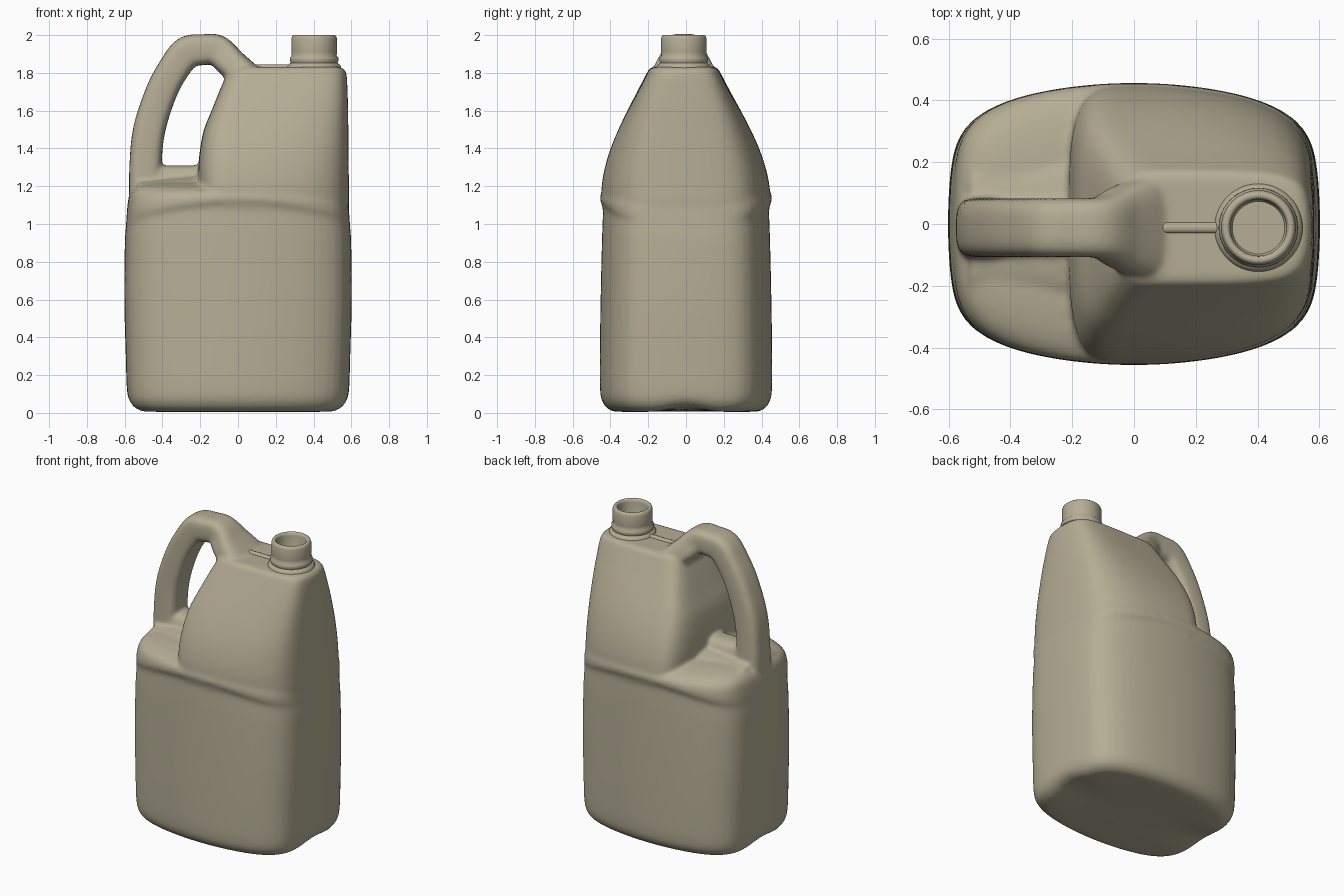
import bpy, bmesh, math
from mathutils import Vector

if "Cube" in bpy.data.objects:
    bpy.data.objects.remove(bpy.data.objects["Cube"])

plastic = bpy.data.materials.new("khaki_plastic")
plastic.diffuse_color = (0.46, 0.42, 0.30, 1)
plastic.use_nodes = True
plastic.node_tree.nodes["Principled BSDF"].inputs["Base Color"].default_value = plastic.diffuse_color
CY = -0.012          # handle and neck sit slightly forward


def spline(rows, steps=4):
    """Catmull-Rom resampling of a list of equal-length tuples."""
    v = [Vector(r) for r in rows]
    out = []
    for i in range(len(v) - 1):
        a, b, c, d = v[max(i - 1, 0)], v[i], v[i + 1], v[min(i + 2, len(v) - 1)]
        for k in range(steps):
            t = k / steps
            out.append(0.5 * (2 * b + (c - a) * t + (2 * a - 5 * b + 4 * c - d) * t * t
                              + (3 * b - a - 3 * c + d) * t ** 3))
    return out + [v[-1]]


def superellipse(hx, hy, n=4.0, count=96):
    pts = []
    for i in range(count):
        a = 2 * math.pi * i / count
        c, s = math.cos(a), math.sin(a)
        r = (abs(c) ** n + abs(s) ** n) ** (-1 / n)
        pts.append((hx * c * r, hy * s * r))
    return pts


def bowed(x, y, hx, hy, ky=0.21, kx=0.06):
    """Bulge the straight sides of a plan outline."""
    return x * (1 - kx * (y / hy) ** 2), y * (1 - ky * (x / hx) ** 2)


def skin(bm, rings):
    """Closed shell through a list of point rings."""
    loops = [[bm.verts.new(p) for p in ring] for ring in rings]
    n = len(loops[0])
    for a, b in zip(loops, loops[1:]):
        for i in range(n):
            j = (i + 1) % n
            bm.faces.new((a[i], a[j], b[j], b[i]))
    bm.faces.new(loops[0][::-1])
    bm.faces.new(loops[-1])


def sweep(bm, path, n=3.6):
    """Rounded bar along x-z path rows: x, z, half thickness, half width."""
    rows = spline(path, 6)
    rings = []
    for i, r in enumerate(rows):
        p, q = rows[max(i - 1, 0)], rows[min(i + 1, len(rows) - 1)]
        t = Vector((q[0] - p[0], q[1] - p[1])).normalized()
        nx, nz = -t.y, t.x
        rings.append([(r[0] + nx * u, CY + w, r[1] + nz * u)
                      for u, w in superellipse(r[2], r[3], n, 40)])
    skin(bm, rings)


def finish(bm, name):
    bmesh.ops.recalc_face_normals(bm, faces=bm.faces)
    me = bpy.data.meshes.new(name)
    bm.to_mesh(me)
    bm.free()
    me.materials.append(plastic)
    ob = bpy.data.objects.new(name, me)
    bpy.context.collection.objects.link(ob)
    for p in me.polygons:
        p.use_smooth = True
    return ob


bm = bmesh.new()

# Lower tank: z, half x, half y, with an arched step below the shoulder
lower = [(0.008, 0.25, 0.18), (0.006, 0.48, 0.35), (0.014, 0.535, 0.40), (0.045, 0.57, 0.435),
         (0.11, 0.587, 0.454), (0.3, 0.594, 0.456), (0.6, 0.602, 0.452),
         (0.9, 0.599, 0.445), (1.0, 0.594, 0.440), (1.035, 0.592, 0.440),
         (1.065, 0.590, 0.454), (1.11, 0.586, 0.454), (1.16, 0.575, 0.435),
         (1.195, 0.545, 0.38), (1.215, 0.48, 0.28), (1.222, 0.35, 0.16)]
rings = []
for z, hx, hy in spline(lower):
    w = max(0, 1 - abs(z - 1.05) / 0.16)
    w = w * w * (3 - 2 * w)
    ring = []
    for x, y in superellipse(hx, hy, 7):
        x, y = bowed(x, y, hx, hy)
        # shallow channel across the underside
        f = 0.5 + 0.5 * math.cos(math.pi * min(1, abs(y) / 0.2))
        lift = 0.025 * f * max(0, 1 - z / 0.12) * min(1, abs(x) / 0.5) ** 2
        ring.append((x, y, z + lift + w * 0.06 * (1 - 1.3 * (x / 0.55) ** 2)))
    rings.append(ring)
skin(bm, rings)

# Upper tank: z, left wall x, half x, half y, front bow
upper = [(1.0, -0.2, 0.57, 0.42, 0.21), (1.1, -0.2, 0.587, 0.445, 0.21),
         (1.2, -0.21, 0.587, 0.444, 0.21), (1.3, -0.21, 0.586, 0.425, 0.2),
         (1.4, -0.20, 0.585, 0.393, 0.18), (1.5, -0.18, 0.584, 0.35, 0.15),
         (1.6, -0.14, 0.583, 0.30, 0.11), (1.7, -0.10, 0.58, 0.247, 0.07),
         (1.79, -0.06, 0.575, 0.2, 0.04), (1.82, -0.04, 0.562, 0.184, 0.03),
         (1.832, -0.02, 0.535, 0.162, 0.03)]
rings = []
for z, xl, hx, hy, k in spline(upper):
    off = CY * min(1, max(0, (z - 1.1) / 0.6))
    xc = max(0, xl + 0.15)
    ring = []
    right, left = superellipse(hx - xc, hy, 6.5), superellipse(xc - xl, hy, 4)
    for p, q in zip(right, left):
        x, y = p if p[0] > 0 else q
        if x > 0:
            x, y = bowed(x + xc, y, hx, hy, k)
        else:
            x += xc
        ring.append((x, y + off, z))
    rings.append(ring)
skin(bm, rings)

# Handle grip, arching over and widening into the tank top
sweep(bm, [(-0.485, 1.12, 0.09, 0.10), (-0.49, 1.3, 0.085, 0.097),
           (-0.47, 1.5, 0.085, 0.095), (-0.405, 1.7, 0.083, 0.095),
           (-0.335, 1.83, 0.083, 0.095), (-0.27, 1.908, 0.086, 0.095),
           (-0.19, 1.922, 0.081, 0.095), (-0.11, 1.92, 0.081, 0.10),
           (-0.035, 1.85, 0.080, 0.14), (0.046, 1.778, 0.080, 0.17),
           (0.12, 1.71, 0.075, 0.175)])
# Handle foot bridging grip and tank
sweep(bm, [(-0.5, 1.22, 0.09, 0.09), (-0.3, 1.22, 0.09, 0.09), (-0.1, 1.22, 0.09, 0.09)], 2.8)
# Low saddle blending the foot into the shoulder
sweep(bm, [(-0.53, 1.18, 0.05, 0.2), (-0.3, 1.19, 0.06, 0.22), (-0.1, 1.2, 0.07, 0.25)], 2)

tank = finish(bm, "jug_body")
rm = tank.modifiers.new("fuse", 'REMESH')
rm.mode = 'VOXEL'
rm.voxel_size = 0.011
rm.use_smooth_shade = True
sm = tank.modifiers.new("soften", 'SMOOTH')
sm.factor = 0.5
sm.iterations = 12

# Neck: lathed lip, collar and inner well
profile = [(0.146, 1.80), (0.142, 1.835), (0.134, 1.845), (0.124, 1.853), (0.129, 1.866),
           (0.128, 1.88), (0.119, 1.89), (0.121, 1.91), (0.121, 1.98), (0.116, 1.995),
           (0.110, 2.0), (0.100, 2.0), (0.094, 1.994), (0.091, 1.98), (0.091, 1.86),
           (0.085, 1.85)]
bm = bmesh.new()
N = 48
skin(bm, [[(0.403 + r * math.cos(2 * math.pi * i / N), CY + r * math.sin(2 * math.pi * i / N), z)
           for i in range(N)] for r, z in profile])
neck = finish(bm, "neck")

# Seam rib between handle and neck
bm = bmesh.new()
skin(bm, [[(x, CY + u, 1.828 + v) for u, v in superellipse(0.018, 0.016, 2.5, 16)]
          for x in (0.08, 0.28)])
rib = finish(bm, "seam_rib")

for ob in (neck, rib):
    bpy.ops.object.select_all(action='DESELECT')
    ob.select_set(True)
    bpy.context.view_layer.objects.active = ob
    bpy.ops.object.shade_smooth_by_angle(angle=math.radians(50))
